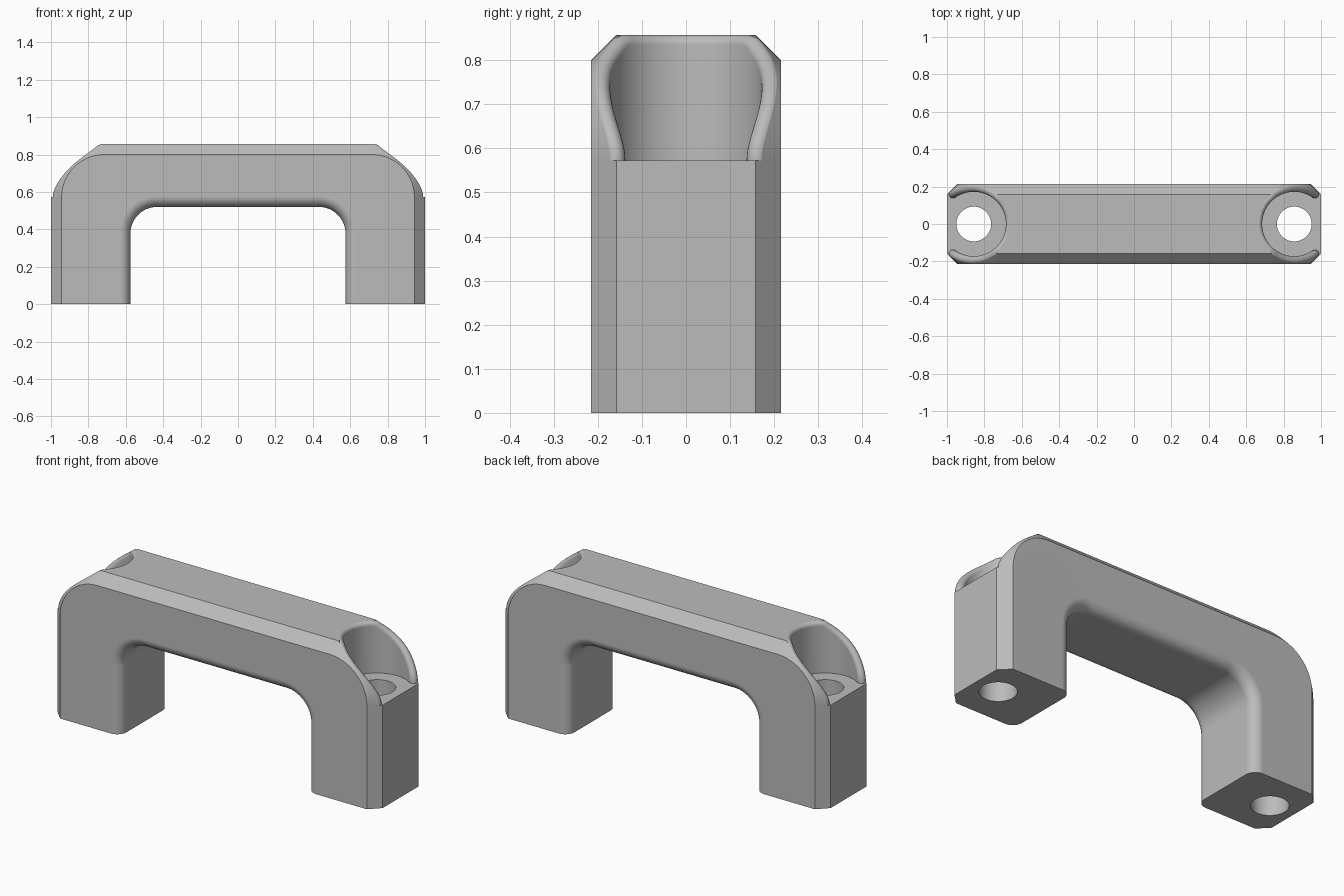
import bpy, bmesh, math
from mathutils import Vector

default = bpy.data.objects.get("Cube")
if default:
    bpy.data.objects.remove(default, do_unlink=True)

# Overall dimensions
TOP, HALF_DEPTH, CHAMFER = 0.857, 0.215, 0.057
OUT_R, IN_R = 0.285, 0.143            # outer and inner bend radii
OUT_C = Vector((1 - OUT_R, TOP - OUT_R))
IN_X, IN_Z = 0.575, 0.52              # opening half width and height
IN_C = Vector((IN_X - IN_R, IN_Z - IN_R))
FLAT = HALF_DEPTH - CHAMFER
BORE_X, BORE_R, HOLE_R, RIM = 0.857, 0.172, 0.093, 0.022
FLOOR = OUT_C.y
SEG = 32

grey = bpy.data.materials.new("grey_metal")
grey.use_nodes = True
colour = (0.5, 0.5, 0.5, 1)
grey.diffuse_color = colour
grey.node_tree.nodes["Principled BSDF"].inputs["Base Color"].default_value = colour


def make_object(name, bm):
    bmesh.ops.recalc_face_normals(bm, faces=bm.faces)
    mesh = bpy.data.meshes.new(name)
    bm.to_mesh(mesh)
    bm.free()
    mesh.materials.append(grey)
    obj = bpy.data.objects.new(name, mesh)
    bpy.context.collection.objects.link(obj)
    return obj


def bridge(bm, rows, closed):
    """Quads between neighbouring rows, skipping collapsed corners."""
    pairs = list(zip(rows, rows[1:] + rows[:1])) if closed else list(zip(rows, rows[1:]))
    for a, b in pairs:
        for i in range(len(a) - 1):
            corners = list(dict.fromkeys((a[i], a[i + 1], b[i + 1], b[i])))
            if len(corners) > 2:
                bm.faces.new(corners)


def arch(centre, radius):
    """Bent line from the right foot over the top to the left foot."""
    arc = [(centre.x + radius * math.cos(a), centre.y + radius * math.sin(a))
           for a in (math.pi / 2 * i / SEG for i in range(SEG + 1))]
    half = [(centre.x + radius, 0)] + arc
    return half + [(-x, z) for x, z in reversed(half)]


def handle_body():
    bm = bmesh.new()
    # Half of the cross section: chamfer outside, round inside
    half = [(OUT_C, OUT_R, FLAT), (OUT_C, OUT_R - CHAMFER, HALF_DEPTH)]
    for i in range(11):
        a = math.pi / 2 * i / 10
        inset = CHAMFER * (1 - math.sin(a))
        half.append((IN_C, IN_R + inset, FLAT + CHAMFER * math.cos(a)))
    section = half + [(c, r, -y) for c, r, y in reversed(half)]
    rows = [[bm.verts.new((x, y, z)) for x, z in arch(c, r)] for c, r, y in section]
    bridge(bm, rows, True)
    for end in (0, -1):
        bm.faces.new([row[end] for row in rows])
    return make_object("handle_body", bm)


def ball_centre(angle):
    """Centre and outward direction of a ball rolling along the bore rim."""
    x = BORE_X + (BORE_R + RIM) * math.cos(angle)
    y = (BORE_R + RIM) * math.sin(angle)
    bevelled = RIM * math.sqrt(2) + abs(y) - FLAT
    rad = OUT_R - max(RIM, bevelled)
    dx = max(x - OUT_C.x, 0)
    rise = rad * rad - dx * dx
    z = FLOOR + math.sqrt(max(rise, 0))
    blend = min(max((bevelled - RIM) / 0.01 + 0.5, 0), 1)
    out = Vector((dx, 0, z - FLOOR)).normalized()
    out = (out + Vector((0, math.copysign(blend, y), 0))).normalized()
    return rise, Vector((x, y, z)), out


def bore_cutter(side):
    bm = bmesh.new()
    # Angle at which the rim meets the bore floor
    low, high = 0.1, math.pi / 2
    for _ in range(50):
        mid = (low + high) / 2
        low, high = (low, mid) if ball_centre(mid)[0] > 0 else (mid, high)
    columns = 96
    rows = []
    for i in range(columns + 1):
        angle = math.pi - (math.pi - high) * math.cos(math.pi * i / columns)
        _, c, out = ball_centre(angle)
        if i in (0, columns):
            c.z, out.z = FLOOR, 0
            out.normalize()
        inward = Vector((-math.cos(angle), -math.sin(angle), 0))
        pts = [c + inward * RIM]
        turn = inward.angle(out)
        for k in range(1, 11):
            t = k / 10
            d = (inward * math.sin((1 - t) * turn) + out * math.sin(t * turn)) / math.sin(turn)
            pts.append(c + d * RIM + out * (0.0006 * t))
        pts.append(pts[-1] + out * 0.05)
        pts.append(Vector((pts[-1].x, pts[-1].y, 1.1)))
        verts = [bm.verts.new((p.x * side, p.y, p.z)) for p in pts]
        foot = pts[0]
        ground = verts[0] if i in (0, columns) else bm.verts.new((foot.x * side, foot.y, FLOOR))
        rows.append([ground] + verts)
    bridge(bm, rows, False)
    first, last = rows[0], rows[-1]
    # Floor, open outer side and lid
    bm.faces.new([r[0] for r in rows] + last[2:-1] + first[-2:1:-1])
    bm.faces.new((first[-2], first[-1], last[-1], last[-2]))
    bm.faces.new([r[-1] for r in rows])
    return make_object("bore_cutter", bm)


def hole_cutter(side):
    bm = bmesh.new()
    bmesh.ops.create_cone(bm, cap_ends=True, segments=64, radius1=HOLE_R,
                          radius2=HOLE_R, depth=1)
    bmesh.ops.translate(bm, verts=bm.verts, vec=(BORE_X * side, 0, 0.3))
    return make_object("hole_cutter", bm)


body = handle_body()
bpy.context.view_layer.objects.active = body

# Recessed screw seats and through holes at both ends
for side in (1, -1):
    for cutter in (bore_cutter(side), hole_cutter(side)):
        cutter.hide_render = True
        mod = body.modifiers.new("cut", "BOOLEAN")
        mod.operation = "DIFFERENCE"
        mod.solver = "EXACT"
        mod.object = cutter
        bpy.ops.object.modifier_apply(modifier=mod.name)
        bpy.data.objects.remove(cutter, do_unlink=True)

# Smooth curves, crisp chamfers
bpy.ops.object.select_all(action="DESELECT")
body.select_set(True)
bpy.ops.object.shade_smooth_by_angle(angle=math.radians(30))
weighted = body.modifiers.new("even_shading", "WEIGHTED_NORMAL")
weighted.keep_sharp = True
